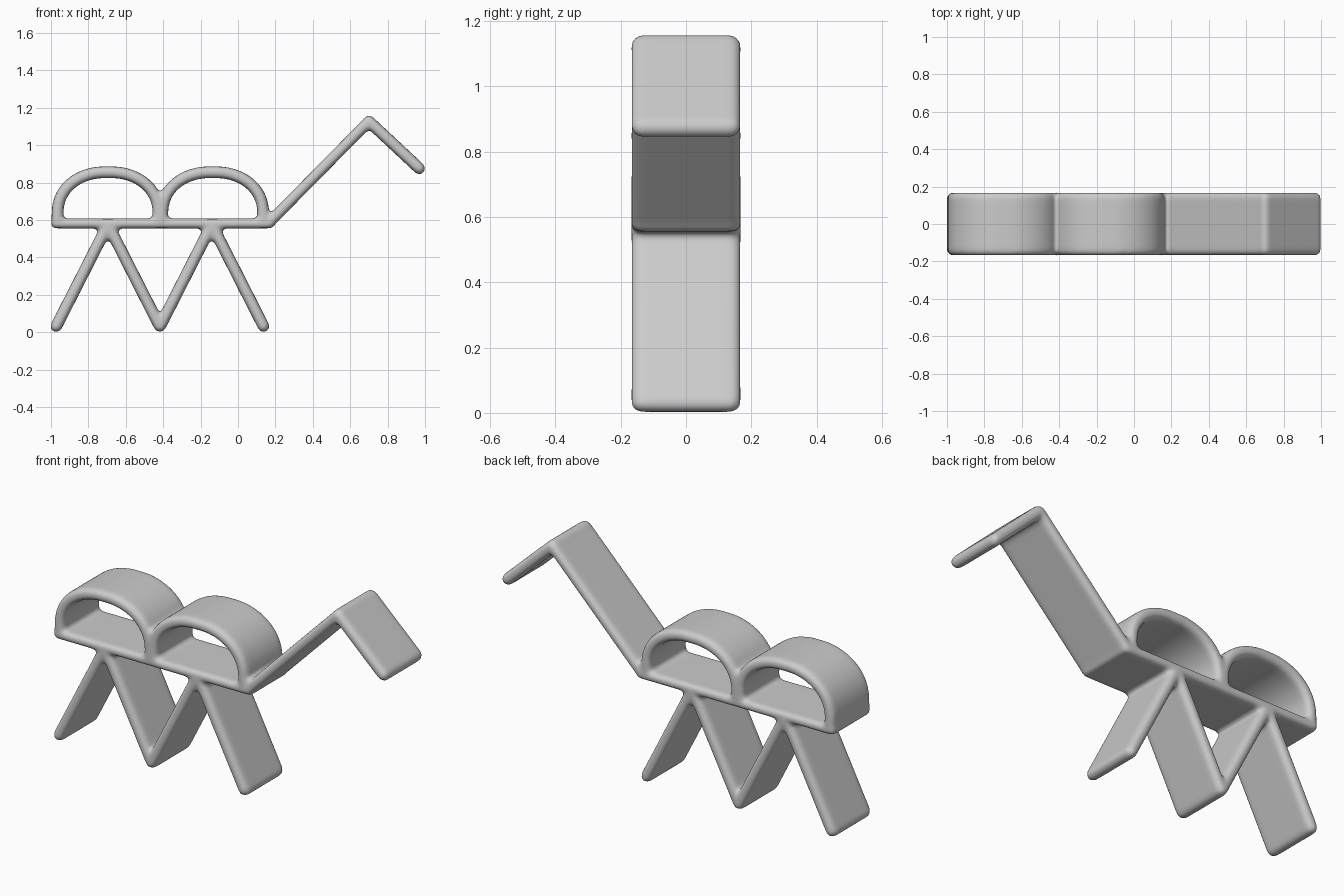
import bpy, bmesh
from math import pi, sin, cos, sqrt
from mathutils import Vector

cube = bpy.data.objects.get("Cube")
if cube:
    bpy.data.objects.remove(cube, do_unlink=True)

HALF_WIDTH = 0.168
ARC = 5                 # points per rounded corner of the strip section

grey = bpy.data.materials.new("light_grey")
grey.use_nodes = True
colour = (0.6, 0.6, 0.6, 1)
grey.diffuse_color = colour
grey.node_tree.nodes["Principled BSDF"].inputs["Base Color"].default_value = colour


def section(inset, half):
    """Rounded strip section as (offset across thickness, y) pairs."""
    r = (half - inset) * 0.9
    pts = []
    for k, (sn, sy) in enumerate([(1, 1), (-1, 1), (-1, -1), (1, -1)]):
        for i in range(ARC):
            a = (k + i / (ARC - 1)) * pi / 2
            pts.append((sn * (half - inset - r) + r * cos(a),
                        sy * (HALF_WIDTH - inset - r) + r * sin(a)))
    return pts


def strip(bm, path, half):
    """Sweep a wide flat strip along an x-z path, with rounded ends."""
    path = [Vector(p) for p in path]
    start = (path[0] - path[1]).normalized()
    end = (path[-1] - path[-2]).normalized()
    stations = []
    caps = [0.97, 0.85, 0.6, 0.3]
    for t in caps:
        stations.append((path[0] + start * half * t, -start, half * (1 - sqrt(1 - t * t))))
    for i, p in enumerate(path):
        tangent = (path[min(i + 1, len(path) - 1)] - path[max(i - 1, 0)]).normalized()
        stations.append((p, tangent, 0))
    for t in reversed(caps):
        stations.append((path[-1] + end * half * t, end, half * (1 - sqrt(1 - t * t))))

    rings = []
    for p, t, inset in stations:
        rings.append([bm.verts.new((p.x - t.y * n, y, p.y + t.x * n))
                      for n, y in section(inset, half)])
    for a, b in zip(rings, rings[1:]):
        for i in range(len(a)):
            j = (i + 1) % len(a)
            bm.faces.new((a[i], a[j], b[j], b[i]))
    bm.faces.new(rings[0])
    bm.faces.new(rings[-1])


def arch(cx):
    """Flat-topped half-round hump standing on the back plate."""
    pts = [(cx - 0.27, 0.59)]
    for i in range(25):
        a = pi - pi * i / 24
        c, s = cos(a), sin(a)
        x = abs(c) ** 0.92 * (1 if c > 0 else -1)
        pts.append((cx + 0.27 * x, 0.635 + 0.222 * min(s ** 0.92, 0.99)))
    return pts + [(cx + 0.27, 0.59)]


bm = bmesh.new()

# back plate
strip(bm, [(-0.975, 0.581), (0.17, 0.581)], 0.026)

# two humps
for cx in (-0.695, -0.135):
    strip(bm, arch(cx), 0.031)

# zigzag legs, two pairs meeting at the middle foot
for hip in (-0.695, -0.14):
    for side in (-1, 1):
        strip(bm, [(hip, 0.575), (hip + side * 0.277, 0.031)], 0.031)

# neck and head
strip(bm, [(0.17, 0.59), (0.70, 1.127)], 0.029)
strip(bm, [(0.70, 1.127), (0.97, 0.875)], 0.031)

bmesh.ops.recalc_face_normals(bm, faces=bm.faces)
mesh = bpy.data.meshes.new("strip_animal_frame")
bm.to_mesh(mesh)
bm.free()
mesh.materials.append(grey)
frame = bpy.data.objects.new("strip_animal_frame", mesh)
bpy.context.collection.objects.link(frame)

# fuse the strips and soften their joints into fillets
fuse = frame.modifiers.new("fuse", "REMESH")
fuse.mode = "VOXEL"
fuse.voxel_size = 0.011
fuse.use_smooth_shade = True
soften = frame.modifiers.new("soften", "SMOOTH")
soften.factor = 0.5
soften.iterations = 10
